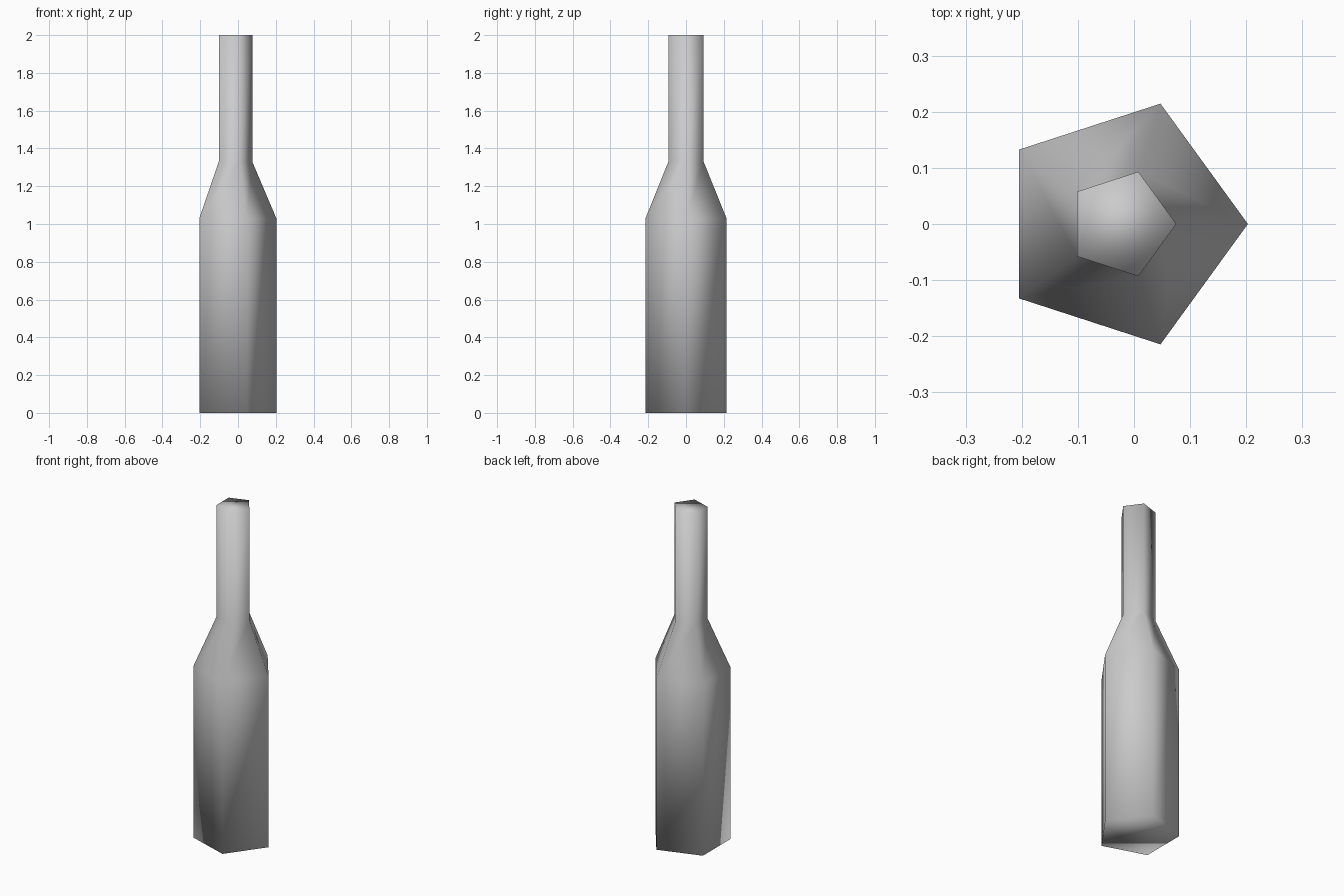
import bpy, bmesh, math

if "Cube" in bpy.data.objects:
    bpy.data.objects.remove(bpy.data.objects["Cube"])

SIDES = 5
CENTRE_X = -0.0225
# (radius, height) from the base to the mouth
PROFILE = [(0.2255, 0.0), (0.2255, 1.03), (0.098, 1.33), (0.098, 2.0)]

glass = bpy.data.materials.new("grey glass")
glass.diffuse_color = (0.6, 0.6, 0.6, 1)
glass.use_nodes = True
glass.node_tree.nodes["Principled BSDF"].inputs["Base Color"].default_value = glass.diffuse_color

# Five-sided bottle: body, shoulder and neck as stacked rings
bm = bmesh.new()
rings = []
for radius, z in PROFILE:
    ring = []
    for i in range(SIDES):
        a = 2 * math.pi * i / SIDES
        ring.append(bm.verts.new((CENTRE_X + radius * math.cos(a), radius * math.sin(a), z)))
    rings.append(ring)

for low, high in zip(rings, rings[1:]):
    for i in range(SIDES):
        j = (i + 1) % SIDES
        bm.faces.new((low[i], low[j], high[j], high[i]))

# Base and closed mouth
bm.faces.new(rings[0][::-1])
bm.faces.new(rings[-1])

# Smooth shading over every edge
for face in bm.faces:
    face.smooth = True

mesh = bpy.data.meshes.new("bottle")
bm.to_mesh(mesh)
bm.free()
mesh.materials.append(glass)
bottle = bpy.data.objects.new("bottle", mesh)
bpy.context.collection.objects.link(bottle)
